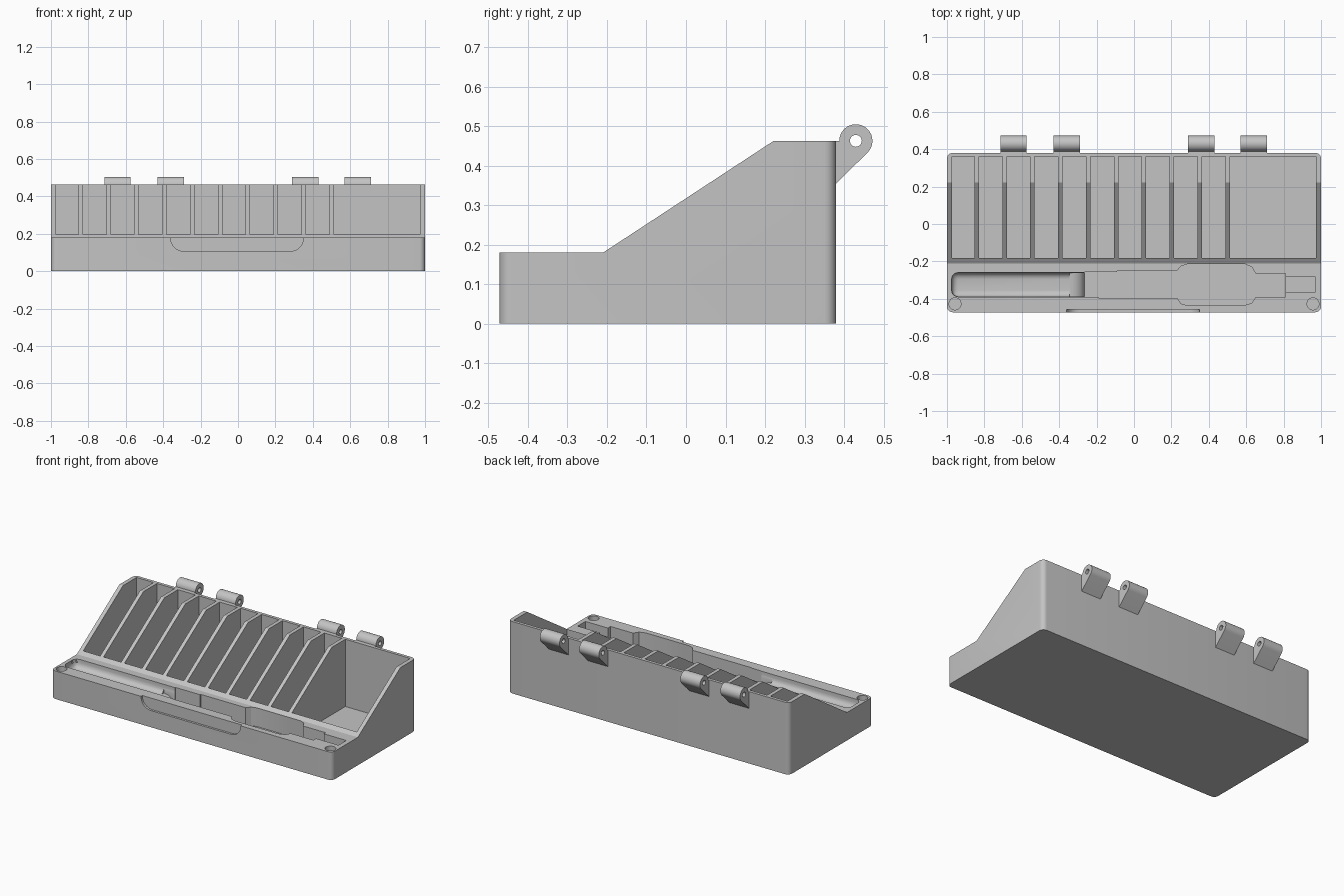
import bpy, bmesh
from math import sin, cos, pi, radians

old = bpy.data.objects.get("Cube")
if old:
    bpy.data.objects.remove(old)

grey = bpy.data.materials.new("light_grey")
grey.use_nodes = True
COLOUR = (0.55, 0.55, 0.55, 1)
grey.diffuse_color = COLOUR
grey.node_tree.nodes["Principled BSDF"].inputs["Base Color"].default_value = COLOUR


def arc(cx, cy, r, start, end, steps=8):
    angles = [radians(start + (end - start) * i / steps) for i in range(steps + 1)]
    return [(cx + r * cos(a), cy + r * sin(a)) for a in angles]


def prism(name, points, axis, low, high, bevel=0, edge_rule=None, segments=6):
    """Extrude a 2D outline along an axis, optionally rounding chosen edges."""
    place = {"x": lambda p, d: (d, p[0], p[1]),
             "y": lambda p, d: (p[0], d, p[1]),
             "z": lambda p, d: (p[0], p[1], d)}[axis]
    bm = bmesh.new()
    ends = [[bm.verts.new(place(p, d)) for p in points] for d in (low, high)]
    for ring in ends:
        bm.faces.new(ring)
    n = len(points)
    for i in range(n):
        j = (i + 1) % n
        bm.faces.new((ends[0][i], ends[0][j], ends[1][j], ends[1][i]))
    if bevel:
        chosen = [e for e in bm.edges if edge_rule(e)]
        bmesh.ops.bevel(bm, geom=chosen, offset=bevel, segments=segments,
                        profile=0.5, affect="EDGES")
    bmesh.ops.recalc_face_normals(bm, faces=bm.faces)
    mesh = bpy.data.meshes.new(name)
    bm.to_mesh(mesh)
    bm.free()
    mesh.materials.append(grey)
    obj = bpy.data.objects.new(name, mesh)
    bpy.context.collection.objects.link(obj)
    return obj


def rect(a0, a1, b0, b1):
    return [(a0, b0), (a1, b0), (a1, b1), (a0, b1)]


def select_only(obj):
    bpy.ops.object.select_all(action="DESELECT")
    obj.select_set(True)
    bpy.context.view_layer.objects.active = obj


def cut(target, cutter):
    cutter.hide_render = True
    mod = target.modifiers.new("cut", "BOOLEAN")
    mod.operation = "DIFFERENCE"
    mod.solver = "EXACT"
    mod.object = cutter
    select_only(target)
    bpy.ops.object.modifier_apply(modifier=mod.name)
    bpy.data.objects.remove(cutter)


def smooth(obj):
    select_only(obj)
    bpy.ops.object.shade_smooth_by_angle(angle=radians(30))


# Body: side profile with rounded vertical corners
FRONT, BACK, LIP, TOP = -0.472, 0.38, 0.18, 0.463
side = [(FRONT, 0), (BACK, 0), (BACK, TOP), (0.222, TOP), (-0.21, LIP), (FRONT, LIP)]


def upright_corner(e):
    a, b = (v.co for v in e.verts)
    return abs(a.z - b.z) > 0.1 and abs(a.x - b.x) + abs(a.y - b.y) < 0.001


body = prism("organizer_body", side, "x", -1, 1, 0.03, upright_corner)

# Compartments: ten narrow slots and one wide bin
PITCH, WALL = 0.149, 0.024
left = -0.974
for i in range(11):
    right = -0.853 + PITCH * i if i < 10 else 0.974
    cut(body, prism("compartment_cutter", rect(left, right, -0.183, 0.36), "z", 0.03, 0.7))
    left = right + WALL

# Tool pocket: stepped outline with a wide rounded bulge
tool = [(-0.265, -0.256), (-0.09, -0.256), (-0.09, -0.25), (0.23, -0.25),
        (0.25, -0.226), (0.285, -0.215), (0.595, -0.215), (0.63, -0.23),
        (0.65, -0.265), (0.81, -0.265), (0.81, -0.39), (0.65, -0.39),
        (0.63, -0.422), (0.59, -0.435), (0.285, -0.435), (0.25, -0.425),
        (0.23, -0.395), (-0.19, -0.395), (-0.19, -0.391), (-0.265, -0.391)]
cut(body, prism("tool_cutter", tool, "z", 0.06, 0.3))
cut(body, prism("tip_cutter", rect(0.8, 0.97, -0.363, -0.284), "z", 0.11, 0.3))


# Shallow rounded tray that rolls down into the tool pocket
def not_top(e):
    return not all(v.co.z > 0.29 for v in e.verts)


cut(body, prism("tray_cutter", rect(-0.975, -0.2, -0.389, -0.26), "z", 0.125, 0.3,
                0.035, not_top))
roll = [(-0.345 + 0.08 * sin(t * pi / 16), 0.06 + 0.065 * cos(t * pi / 16)) for t in range(9)]
roll += [(-0.25, 0.06), (-0.25, 0.3), (-0.345, 0.3)]
cut(body, prism("roll_cutter", roll, "y", -0.387, -0.262))

# Round magnet recesses in the front corners
for s in (-1, 1):
    cut(body, prism("magnet_cutter", arc(s * 0.957, -0.427, 0.032, 0, 350, 35), "z", 0.14, 0.3))

# Finger notch in the front face
notch = arc(-0.29, 0.177, 0.07, 180, 270) + arc(0.28, 0.177, 0.07, 270, 360)
notch += [(0.35, 0.3), (-0.36, 0.3)]
cut(body, prism("notch_cutter", notch, "y", -0.6, -0.458))
smooth(body)

# Hinge knuckles on the back wall
HY, HZ = 0.43, 0.463
knuckle = [(0.375, HZ), (0.375, 0.35)] + arc(HY, HZ, 0.042, -45, 180, 20)
for i, x in enumerate((-0.645, -0.36, 0.36, 0.64)):
    hinge = prism(f"hinge_knuckle_{i + 1}", knuckle, "x", x - 0.07, x + 0.07)
    cut(hinge, prism("pin_cutter", arc(HY, HZ, 0.015, 0, 345, 23), "x", x - 0.1, x + 0.1))
    smooth(hinge)
